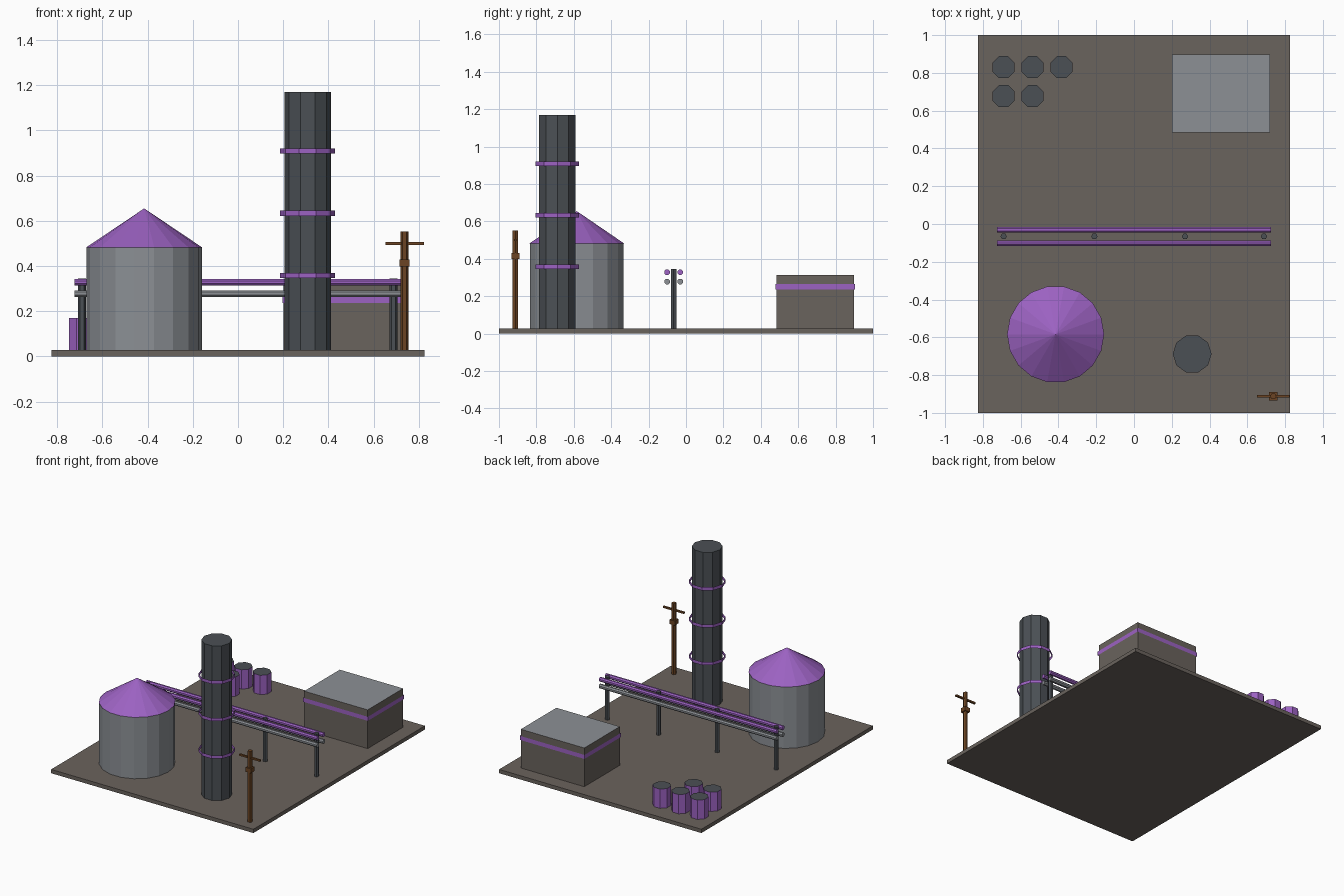
import bpy, bmesh
from math import pi, cos, sin
from mathutils import Matrix

cube = bpy.data.objects.get("Cube")
if cube:
    bpy.data.objects.remove(cube, do_unlink=True)


def material(name, hex_rgb):
    # sRGB hex to linear colour
    srgb = [int(hex_rgb[i:i + 2], 16) / 255 for i in (0, 2, 4)]
    rgba = [((c + 0.055) / 1.055) ** 2.4 for c in srgb] + [1]
    m = bpy.data.materials.new(name)
    m.use_nodes = True
    m.diffuse_color = rgba
    m.node_tree.nodes["Principled BSDF"].inputs["Base Color"].default_value = rgba
    return m


EARTH = material("brown grey", "6a635d")
STEEL = material("light steel", "8c9095")
DARK = material("dark iron", "4b5055")
PURPLE = material("purple paint", "9c62c2")
WOOD = material("brown wood", "6b4423")


def finish(name, bm, mats, top_z=None):
    bmesh.ops.recalc_face_normals(bm, faces=bm.faces)
    # second material goes on the top faces
    if len(mats) > 1:
        for f in bm.faces:
            f.material_index = int(f.normal.z > 0.9)
    mesh = bpy.data.meshes.new(name)
    bm.to_mesh(mesh)
    bm.free()
    for m in mats:
        mesh.materials.append(m)
    ob = bpy.data.objects.new(name, mesh)
    bpy.context.collection.objects.link(ob)
    return ob


def prism(name, mats, sides, radius, center, z0, z1, r_top=None, caps=True, turn=0.0, along_x=False):
    """Faceted column; r_top of zero gives a cone, caps=False an open band."""
    bm = bmesh.new()
    r_top = radius if r_top is None else r_top

    def ring(r, z):
        angles = [turn + 2 * pi * i / sides for i in range(sides)]
        return [bm.verts.new((r * cos(a), r * sin(a), z)) for a in angles]

    low = ring(radius, z0)
    high = ring(r_top, z1) if r_top else [bm.verts.new((0, 0, z1))]
    for i in range(sides):
        j = (i + 1) % sides
        if r_top:
            bm.faces.new((low[i], low[j], high[j], high[i]))
        else:
            bm.faces.new((low[i], low[j], high[0]))
    if caps:
        bm.faces.new(low[::-1])
        if r_top:
            bm.faces.new(high)
    if along_x:
        bm.transform(Matrix.Rotation(pi / 2, 4, 'Y'))
    bm.transform(Matrix.Translation((*center, 0) if len(center) == 2 else center))
    return finish(name, bm, mats)


def box(name, mats, x, y, z, open_ends=False):
    bm = bmesh.new()
    bmesh.ops.create_cube(bm, size=1)
    for v in bm.verts:
        v.co = [lo + (c + 0.5) * (hi - lo) for c, (lo, hi) in zip(v.co, (x, y, z))]
    if open_ends:
        bm.normal_update()
        ends = [f for f in bm.faces if abs(f.normal.z) > 0.9]
        bmesh.ops.delete(bm, geom=ends, context='FACES_ONLY')
    return finish(name, bm, mats)


FOOT = 0.002  # parts stand inside the ground slab

# Ground slab
box("ground_slab", [EARTH], (-0.826, 0.826), (-1, 1), (0, 0.028))

# Storage tank with conical roof
tank = (-0.415, -0.584)
prism("tank_body", [STEEL], 18, 0.255, tank, FOOT, 0.482)
prism("tank_roof", [PURPLE], 18, 0.257, tank, 0.482, 0.655, r_top=0)

# Chimney with open hoops
stack = (0.308, -0.688)
prism("chimney", [DARK], 10, 0.103, stack, FOOT, 1.17)
for i, z in enumerate((0.358, 0.634, 0.909)):
    prism(f"chimney_hoop_{i + 1}", [PURPLE], 10, 0.122, stack, z - 0.012, z + 0.012, caps=False)

# Building with a trim band
box("building", [EARTH, STEEL], (0.202, 0.72), (0.484, 0.898), (FOOT, 0.314))
box("building_trim", [PURPLE], (0.197, 0.725), (0.479, 0.903), (0.236, 0.266), open_ends=True)

# Pipe rack
RACK_Y = -0.066
for z, mat, label in ((0.328, PURPLE, "upper"), (0.278, STEEL, "lower")):
    for side, word in ((-1, "front"), (1, "back")):
        prism(f"{label}_{word}_pipe", [mat], 8, 0.016, (0, RACK_Y + side * 0.035, z),
              -0.724, 0.724, turn=pi / 8, along_x=True)
for i, x in enumerate((-0.69, -0.21, 0.27, 0.688)):
    prism(f"pipe_post_{i + 1}", [DARK], 6, 0.017, (x, RACK_Y), FOOT, 0.345)

# Barrels with dark lids
for row, count in ((0, 3), (1, 2)):
    for col in range(count):
        prism(f"barrel_{row + 1}_{col + 1}", [PURPLE, DARK], 8, 0.063,
              (-0.69 + 0.153 * col, 0.83 - 0.153 * row), FOOT, 0.17, turn=pi / 8)

# Utility pole
px, py = 0.737, -0.912
prism("utility_pole", [WOOD], 6, 0.017, (px, py), FOOT, 0.552)
box("pole_crossbar", [WOOD], (px - 0.085, px + 0.085), (py - 0.007, py + 0.007), (0.494, 0.506))
box("pole_junction_box", [WOOD], (px - 0.022, px + 0.022), (py - 0.022, py + 0.022), (0.398, 0.43))
